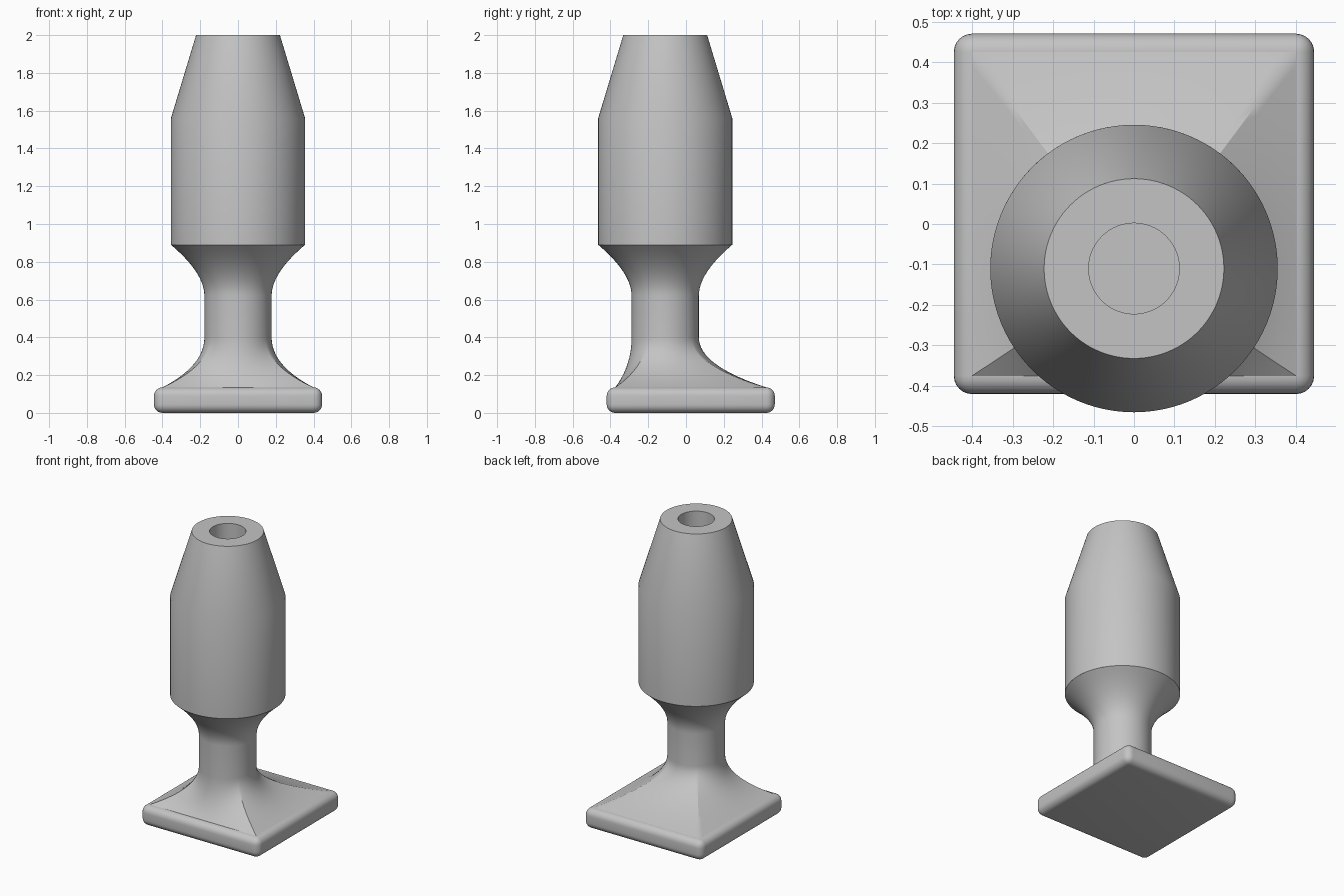
import bpy
import bmesh
import math
from mathutils import Vector

if "Cube" in bpy.data.objects:
    bpy.data.objects.remove(bpy.data.objects["Cube"], do_unlink=True)

grey = bpy.data.materials.new("plain grey")
grey.use_nodes = True
grey.diffuse_color = (0.55, 0.55, 0.55, 1)
grey.node_tree.nodes["Principled BSDF"].inputs["Base Color"].default_value = grey.diffuse_color

AXIS = Vector((0, -0.11, 0))      # upright axis of stem and head
NECK_R, HEAD_R = 0.178, 0.355
BASE_TOP = 0.135


def finish(name, bm):
    bmesh.ops.recalc_face_normals(bm, faces=bm.faces)
    mesh = bpy.data.meshes.new(name)
    bm.to_mesh(mesh)
    bm.free()
    mesh.materials.append(grey)
    obj = bpy.data.objects.new(name, mesh)
    bpy.context.collection.objects.link(obj)
    bpy.ops.object.select_all(action="DESELECT")
    obj.select_set(True)
    bpy.context.view_layer.objects.active = obj
    bpy.ops.object.shade_smooth_by_angle(angle=math.radians(30))
    return obj


def circle(radius, z, dirs):
    return [AXIS + d * radius + Vector((0, 0, z)) for d in dirs]


def loft(name, rings, cap_first=False):
    bm = bmesh.new()
    loops = [[bm.verts.new(p) for p in ring] for ring in rings]
    for a, b in zip(loops, loops[1:]):
        for i in range(len(a)):
            j = (i + 1) % len(a)
            bm.faces.new((a[i], a[j], b[j], b[i]))
    if cap_first:
        bm.faces.new(loops[0])
    return finish(name, bm)


def bezier(a, b, c, t):
    return a * (1 - t) ** 2 + b * 2 * t * (1 - t) + c * t * t


# Base plate with rounded edges
bm = bmesh.new()
bmesh.ops.create_cube(bm, size=1)
for v in bm.verts:
    v.co = (v.co.x * 0.89, v.co.y * 0.89 + 0.025, (v.co.z + 0.5) * BASE_TOP)
bmesh.ops.bevel(bm, geom=bm.edges[:], offset=0.045, segments=6, profile=0.5, affect="EDGES")
finish("base_plate", bm)

# Square outline of the skirt, sampled side by side so corners stay crisp
corners = [Vector(c) for c in ((-0.4, -0.375, 0), (0.4, -0.375, 0), (0.4, 0.425, 0), (-0.4, 0.425, 0))]
STEPS = 24
square = [corners[k].lerp(corners[(k + 1) % 4], i / STEPS) for k in range(4) for i in range(STEPS)]
dirs = [(p - AXIS).normalized() for p in square]

# Stem: square skirt sweeping into a round neck, then flaring to the head
rings = []
for i in range(17):
    ring = []
    for p, d in zip(square, dirs):
        neck = AXIS + d * NECK_R
        ring.append(bezier(p + Vector((0, 0, BASE_TOP)), neck + Vector((0, 0, 0.25)),
                           neck + Vector((0, 0, 0.4)), i / 16))
    rings.append(ring)
low, mid, high = Vector((NECK_R, 0.62)), Vector((NECK_R, 0.74)), Vector((HEAD_R, 0.89))
for i in range(13):
    r, z = bezier(low, mid, high, i / 12)
    rings.append(circle(r, z, dirs))
loft("stem", rings)

# Head: straight barrel, tapered nose and a blind hole from the top
round_dirs = [Vector((math.cos(a), math.sin(a), 0)) for a in (math.tau * i / 96 for i in range(96))]
profile = [(0.112, 1.5), (0.112, 2.0), (0.222, 2.0), (HEAD_R, 1.56), (HEAD_R, 0.89)]
loft("head", [circle(r, z, round_dirs) for r, z in profile], cap_first=True)
